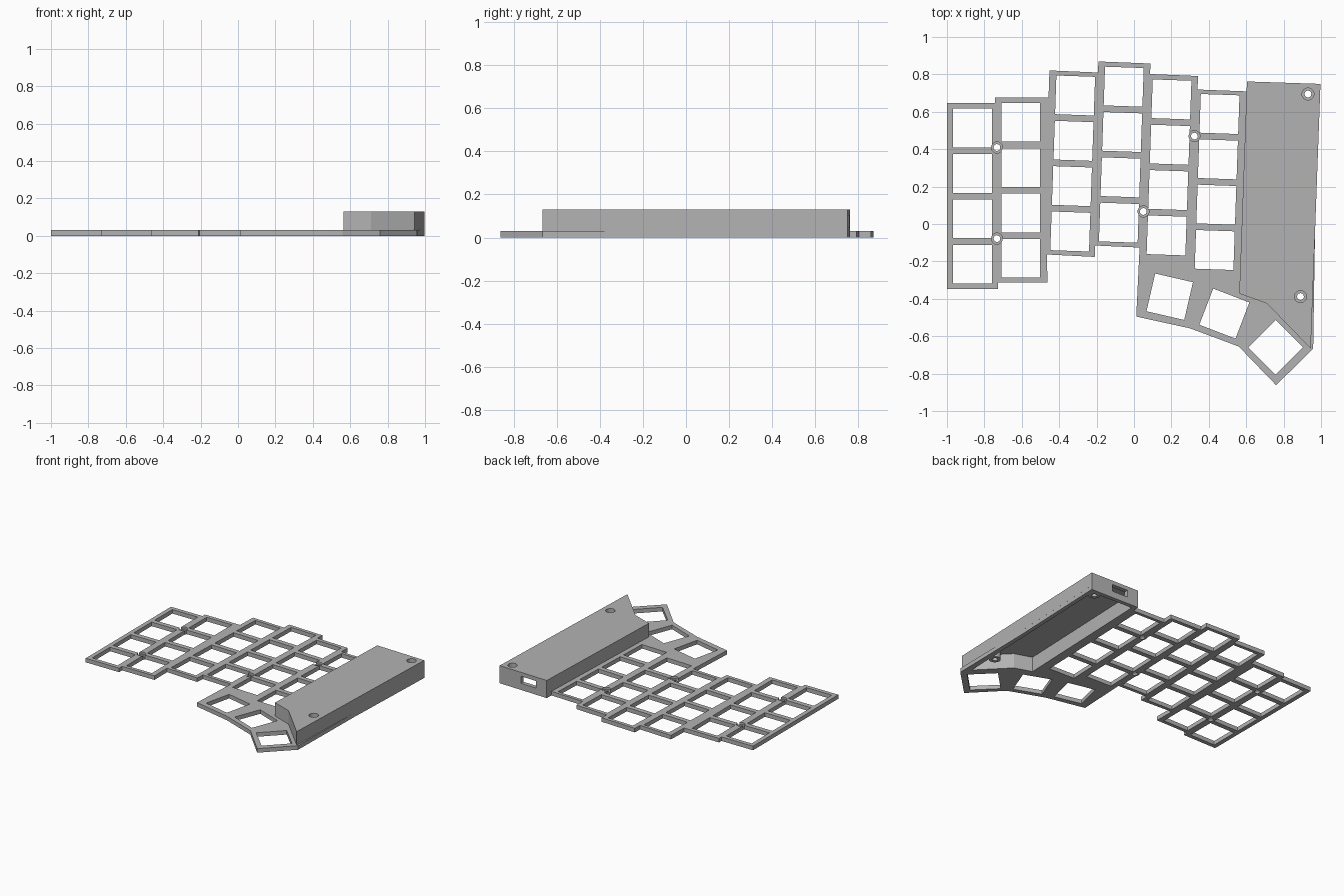
import bpy, bmesh, math
from mathutils import Matrix, Vector

if "Cube" in bpy.data.objects:
    bpy.data.objects.remove(bpy.data.objects["Cube"])

PLATE_T, CASE_H, ROOF = 0.03, 0.13, 0.11
HOLE, PITCH = 0.207, 0.2425

grey = bpy.data.materials.new("light_grey")
grey.diffuse_color = (0.45, 0.45, 0.45, 1)
grey.use_nodes = True
grey.node_tree.nodes["Principled BSDF"].inputs["Base Color"].default_value = grey.diffuse_color


def make(name, bm):
    bmesh.ops.recalc_face_normals(bm, faces=bm.faces)
    mesh = bpy.data.meshes.new(name)
    bm.to_mesh(mesh)
    bm.free()
    mesh.materials.append(grey)
    ob = bpy.data.objects.new(name, mesh)
    bpy.context.collection.objects.link(ob)
    return ob


def prism(name, outline, z0, z1):
    bm = bmesh.new()
    face = bm.faces.new([bm.verts.new((x, y, z0)) for x, y in outline])
    ext = bmesh.ops.extrude_face_region(bm, geom=[face])
    verts = [g for g in ext["geom"] if isinstance(g, bmesh.types.BMVert)]
    bmesh.ops.translate(bm, verts=verts, vec=(0, 0, z1 - z0))
    return make(name, bm)


def cylinders(name, centres, r, z0, z1):
    bm = bmesh.new()
    for x, y in centres:
        bmesh.ops.create_cone(bm, cap_ends=True, segments=32, radius1=r, radius2=r, depth=z1 - z0,
                              matrix=Matrix.Translation((x, y, (z0 + z1) / 2)))
    return make(name, bm)


def boxes(name, items):
    # each item: centre, size, rotation about z in degrees
    bm = bmesh.new()
    for c, s, a in items:
        m = Matrix.Translation(c) @ Matrix.Rotation(math.radians(a), 4, 'Z') @ Matrix.Diagonal((*s, 1))
        bmesh.ops.create_cube(bm, size=1, matrix=m)
    return make(name, bm)


def boolean(ob, tool, op='DIFFERENCE'):
    mod = ob.modifiers.new("cut", 'BOOLEAN')
    mod.object, mod.operation, mod.solver = tool, op, 'EXACT'
    bpy.context.view_layer.objects.active = ob
    bpy.ops.object.modifier_apply(modifier=mod.name)
    bpy.data.objects.remove(tool)


# Stepped plate outline, clockwise from the back left corner
plate = prism("key_plate", [
    (-1, .647), (-.743, .647), (-.743, .676), (-.457, .676), (-.452, .821), (-.193, .81),
    (-.19, .869), (.088, .858), (.086, .802), (.342, .791), (.34, .719), (.602, .709),
    (.604, .762), (.997, .749), (.968, -.03), (.958, -.666), (.76, -.862), (.56, -.655),
    (.3, -.558), (.012, -.495), (.03, -.126), (-.207, -.115), (-.21, -.176), (-.465, -.163),
    (-.463, -.313), (-.727, -.313), (-.727, -.348), (-1, -.348)], 0, PLATE_T)

# Key openings: six columns of four, then three thumb keys
keys = []
for x, y, ang in [(-.864, .513, 0), (-.606, .544, 0), (-.315, .687, -2),
                  (-.055, .734, -2), (.2, .666, -2), (.457, .588, -2)]:
    down = Matrix.Rotation(math.radians(ang), 3, 'Z') @ Vector((0, -PITCH, 0))
    keys += [(Vector((x, y, 0)) + down * i, ang) for i in range(4)]
keys += [(Vector((.191, -.389, 0)), -13), (Vector((.483, -.479, 0)), -21), (Vector((.757, -.66, 0)), -45)]
boolean(plate, boxes("key_cutter", [(c, (HOLE, HOLE, .2), a) for c, a in keys]))

# Hollow of the controller case runs down through the plate
cavity = [(.634, .731), (.966, .72), (.918, -.593), (.721, -.391), (.594, -.348)]
boolean(plate, prism("cavity_cutter", cavity, -.05, .08))

# Plate screws: recessed rings in the webs
plate_screws = [(-.733, .409), (-.733, -.078), (.323, .47), (.05, .067)]
boolean(plate, cylinders("recess_cutter", plate_screws, .03, -.05, .08))
rings = cylinders("plate_screw_rings", plate_screws, .031, 0, .015)
boolean(rings, cylinders("screw_cutter", plate_screws, .018, -.05, .08))

# Controller case, open underneath
case = prism("controller_case", [
    (.604, .762), (.997, .749), (.945, -.666), (.71, -.425), (.563, -.372)], PLATE_T, CASE_H)
boolean(case, prism("cavity_cutter", cavity, -.05, ROOF))

# Cable port in the back wall
boolean(case, boxes("port_cutter", [((.757, .75, .075), (.125, .1, .052), -2)]))

# Case screws: posts, through holes and head recesses
case_screws = [(.93, .695), (.89, -.388)]
boolean(case, cylinders("screw_cutter", case_screws, .025, .05, .2))
posts = cylinders("case_screw_posts", case_screws, .04, .002, ROOF + .005)
boolean(posts, cylinders("screw_cutter", case_screws, .018, -.05, .2))
boolean(posts, cylinders("recess_cutter", case_screws, .032, .09, .2))
boolean(case, cylinders("recess_cutter", case_screws, .032, .09, .2))
boolean(plate, cylinders("screw_cutter", case_screws, .018, -.05, .2))

# Smooth only the round parts
for ob in (plate, rings, case, posts):
    bpy.ops.object.select_all(action='DESELECT')
    ob.select_set(True)
    bpy.context.view_layer.objects.active = ob
    bpy.ops.object.shade_smooth_by_angle(angle=math.radians(20))
